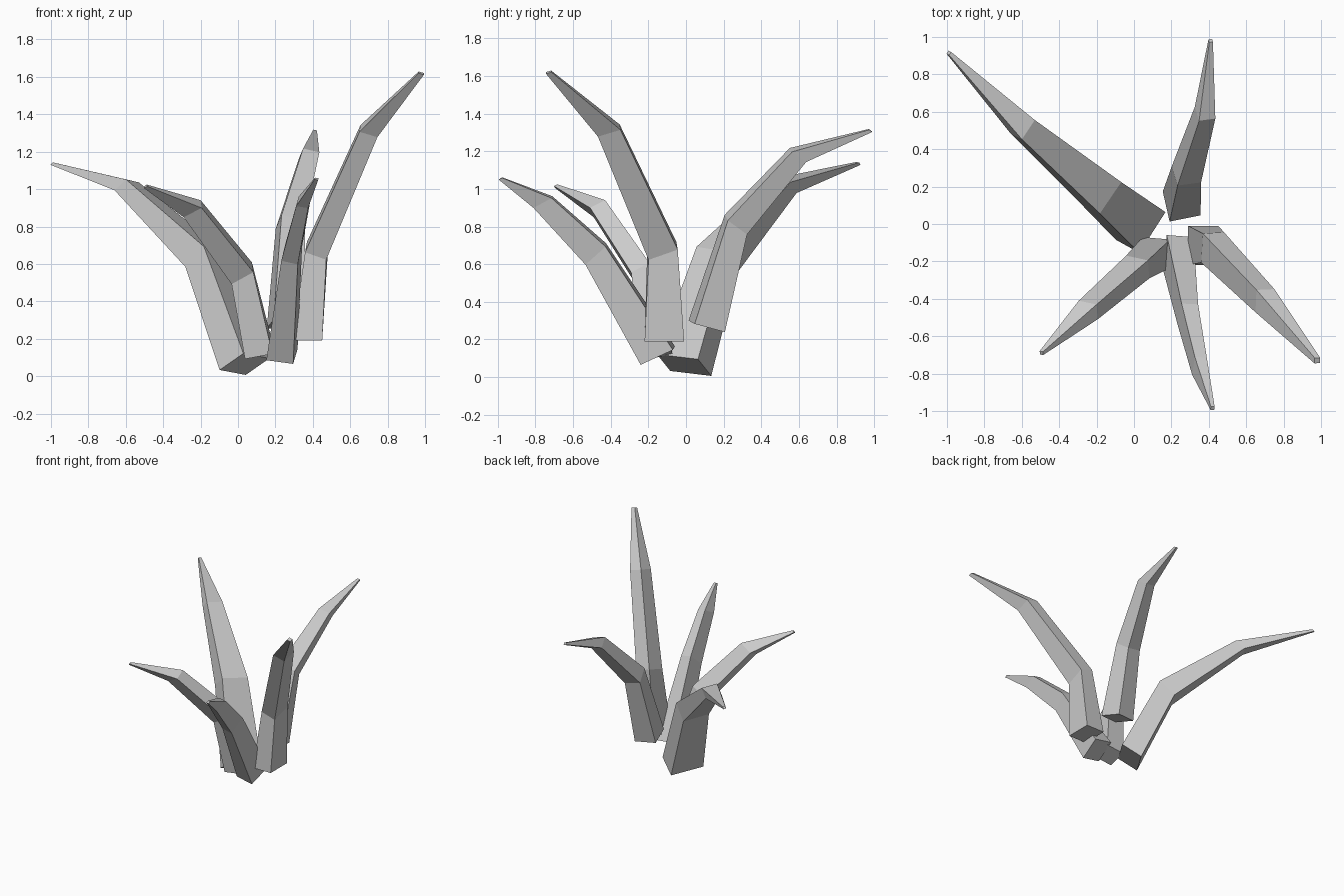
import bpy
import bmesh
from math import radians
from mathutils import Matrix, Vector

default_cube = bpy.data.objects.get("Cube")
if default_cube:
    bpy.data.objects.remove(default_cube, do_unlink=True)


def make_material(name, colour):
    material = bpy.data.materials.new(name)
    material.use_nodes = True
    material.diffuse_color = colour
    material.node_tree.nodes["Principled BSDF"].inputs["Base Color"].default_value = colour
    return material


leaf_grey = make_material("pale grey", (0.6, 0.6, 0.6, 1))


def add_ring(bm, centre, thickness, width, heading, lean, roll):
    """One four-sided section, leaning towards the heading of the leaf."""
    turn = (Matrix.Rotation(radians(heading), 3, "Z")
            @ Matrix.Rotation(radians(lean), 3, "Y")
            @ Matrix.Rotation(radians(roll), 3, "Z"))
    corners = [(1, 1), (-1, 1), (-1, -1), (1, -1)]
    return [bm.verts.new(Vector(centre) + turn @ Vector((sx * thickness / 2, sy * width / 2, 0)))
            for sx, sy in corners]


def make_leaf(name, heading, roll, sections):
    """Tapered four-sided leaf; each section is (centre, thickness, width, lean)."""
    bm = bmesh.new()
    rings = [add_ring(bm, centre, thickness, width, heading, lean, roll)
             for centre, thickness, width, lean in sections]
    for lower, upper in zip(rings, rings[1:]):
        for i in range(4):
            j = (i + 1) % 4
            bm.faces.new((lower[i], lower[j], upper[j], upper[i]))
    # Closed root and blunt tip
    bm.faces.new(rings[0][::-1])
    bm.faces.new(rings[-1])
    bmesh.ops.recalc_face_normals(bm, faces=bm.faces)
    mesh = bpy.data.meshes.new(name)
    bm.to_mesh(mesh)
    bm.free()
    mesh.materials.append(leaf_grey)
    leaf = bpy.data.objects.new(name, mesh)
    bpy.context.collection.objects.link(leaf)
    return leaf


# Tallest leaf, leaning to the front left
make_leaf("tall_leaf", heading=-45, roll=-45, sections=[
    ((0.37, -0.115, 0.19), 0.21, 0.16, 0),
    ((0.42, -0.125, 0.67), 0.165, 0.12, 28),
    ((0.70, -0.41, 1.31), 0.125, 0.10, 24),
    ((0.98, -0.73, 1.62), 0.03, 0.03, 24),
])

# Leaf leaning straight back
make_leaf("back_leaf", heading=80, roll=22, sections=[
    ((0.255, 0.11, 0.27), 0.17, 0.17, 16),
    ((0.28, 0.265, 0.81), 0.13, 0.13, 38),
    ((0.38, 0.595, 1.18), 0.095, 0.09, 38),
    ((0.41, 0.98, 1.31), 0.02, 0.02, 38),
])

# Broadest leaf, leaning to the back right
make_leaf("broad_leaf", heading=138, roll=11, sections=[
    ((0.035, -0.01, 0.064), 0.17, 0.26, 32),
    ((-0.175, 0.165, 0.625), 0.155, 0.205, 45),
    ((-0.595, 0.52, 1.015), 0.09, 0.125, 41),
    ((-0.99, 0.915, 1.135), 0.02, 0.02, 41),
])

# Small leaf, leaning to the front right
make_leaf("small_leaf", heading=221, roll=45, sections=[
    ((0.115, -0.155, 0.12), 0.16, 0.15, 15),
    ((0.02, -0.23, 0.55), 0.11, 0.135, 42),
    ((-0.245, -0.46, 0.895), 0.09, 0.11, 40),
    ((-0.495, -0.69, 1.015), 0.02, 0.02, 40),
])

# Leaf leaning straight forward
make_leaf("front_leaf", heading=-78, roll=-18, sections=[
    ((0.235, -0.15, 0.115), 0.19, 0.145, 26),
    ((0.287, -0.48, 0.655), 0.145, 0.09, 44),
    ((0.35, -0.76, 0.93), 0.11, 0.065, 30),
    ((0.42, -0.985, 1.055), 0.02, 0.02, 30),
])
